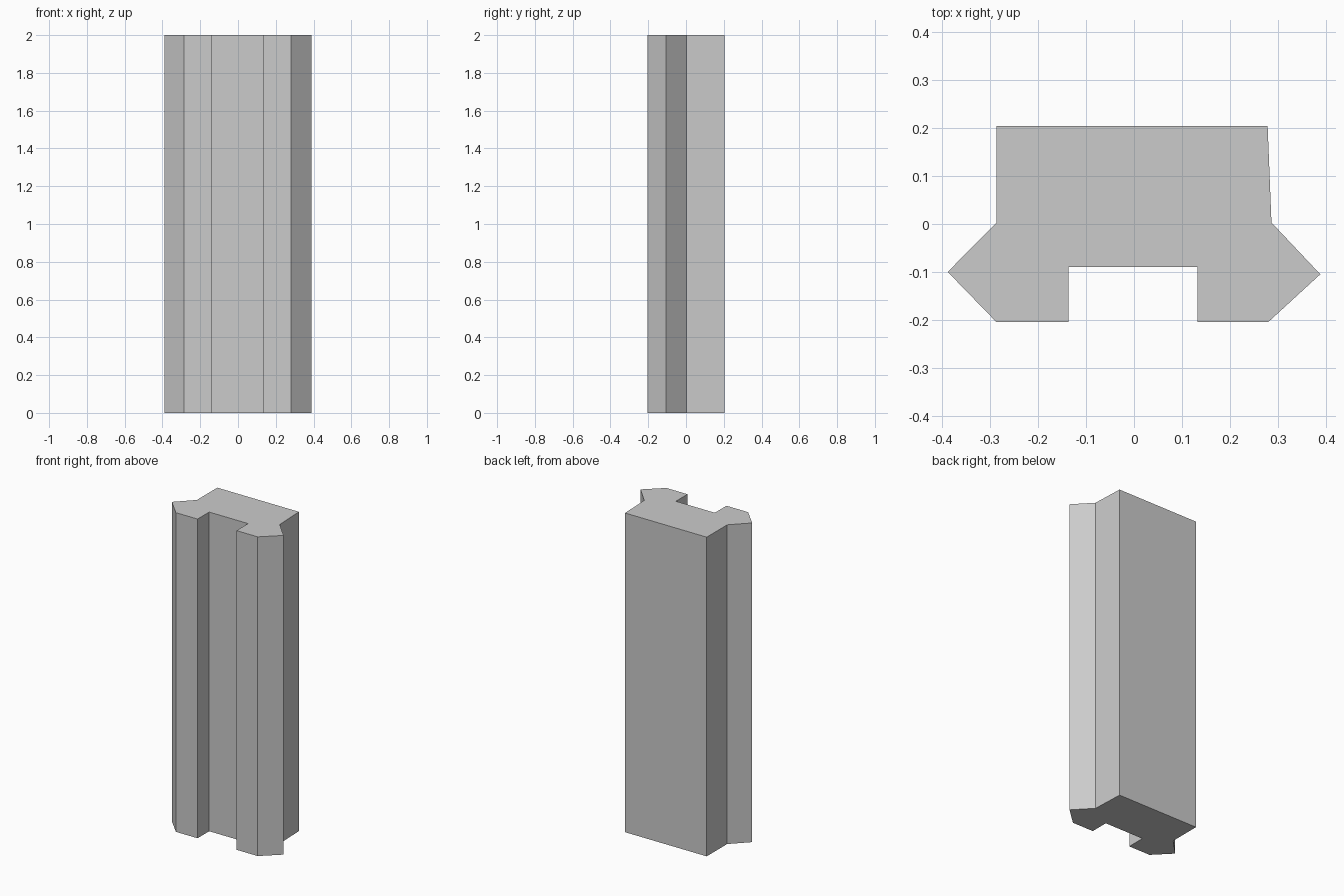
import bpy, bmesh

if "Cube" in bpy.data.objects:
    bpy.data.objects.remove(bpy.data.objects["Cube"])

HEIGHT = 2.0

# Cross-section of the post, anticlockwise seen from above
profile = [
    (-0.287, 0.205), (-0.287, 0.003), (-0.389, -0.100), (-0.287, -0.205),
    (-0.137, -0.205), (-0.137, -0.090), (0.133, -0.090), (0.133, -0.205),
    (0.280, -0.205), (0.389, -0.105), (0.287, 0.003), (0.279, 0.205),
]

# Grooved post: extrude the cross-section upwards
bm = bmesh.new()
base = bm.faces.new([bm.verts.new((x, y, 0)) for x, y in profile])
ext = bmesh.ops.extrude_face_region(bm, geom=[base], use_keep_orig=True)
top = [v for v in ext["geom"] if isinstance(v, bmesh.types.BMVert)]
bmesh.ops.translate(bm, verts=top, vec=(0, 0, HEIGHT))
bmesh.ops.recalc_face_normals(bm, faces=bm.faces)

mesh = bpy.data.meshes.new("grooved_post")
bm.to_mesh(mesh)
bm.free()
bpy.context.collection.objects.link(bpy.data.objects.new("grooved_post", mesh))
